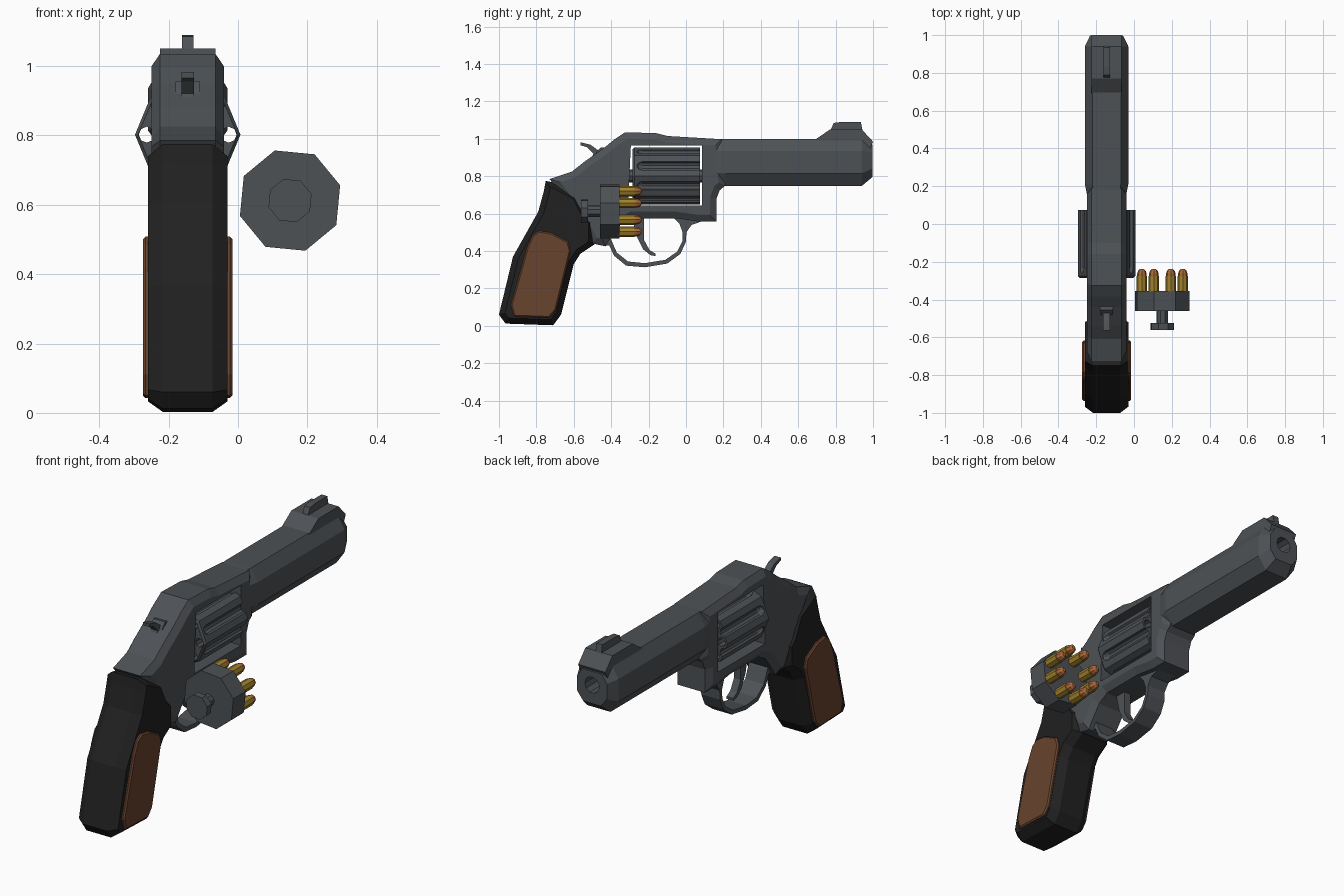
import bpy, bmesh, math
from mathutils import Matrix, Vector

if "Cube" in bpy.data.objects:
    bpy.data.objects.remove(bpy.data.objects["Cube"])

GX = -0.145   # centre plane of the main body


def material(name, rgb):
    m = bpy.data.materials.new(name)
    m.diffuse_color = (*rgb, 1)
    m.use_nodes = True
    m.node_tree.nodes["Principled BSDF"].inputs["Base Color"].default_value = m.diffuse_color
    return m


STEEL = material("gunmetal", (0.075, 0.083, 0.091))
BLACK = material("black rubber", (0.015, 0.015, 0.015))
WOOD = material("brown wood", (0.14, 0.057, 0.027))
BRASS = material("brass", (0.36, 0.22, 0.025))
COPPER = material("copper", (0.40, 0.14, 0.04))


def finish(name, bm, mat):
    bmesh.ops.recalc_face_normals(bm, faces=bm.faces)
    me = bpy.data.meshes.new(name)
    bm.to_mesh(me)
    bm.free()
    ob = bpy.data.objects.new(name, me)
    bpy.context.collection.objects.link(ob)
    if mat:
        me.materials.append(mat)
    return ob


def plate(name, pts, half, mat, chamfer=None):
    """Side profile (y, z) extruded across x; chamfer = (inset, extra width)."""
    bm = bmesh.new()
    left = [bm.verts.new((GX - half, y, z)) for y, z in pts]
    right = [bm.verts.new((GX + half, y, z)) for y, z in pts]
    caps = [bm.faces.new(left), bm.faces.new(right)]
    n = len(pts)
    for i in range(n):
        j = (i + 1) % n
        bm.faces.new((left[i], left[j], right[j], right[i]))
    bmesh.ops.recalc_face_normals(bm, faces=bm.faces)
    if chamfer:
        for cap in caps:
            bmesh.ops.inset_region(bm, faces=[cap], thickness=chamfer[0],
                                   depth=chamfer[1], use_even_offset=True)
    return finish(name, bm, mat)


def loft(bm, rings):
    """Skin a list of equal rings and cap both ends."""
    vs = [[bm.verts.new(p) for p in r] for r in rings]
    n = len(vs[0])
    for a, b in zip(vs, vs[1:]):
        for i in range(n):
            j = (i + 1) % n
            bm.faces.new((a[i], a[j], b[j], b[i]))
    bm.faces.new(vs[0])
    bm.faces.new(vs[-1])


def turned(bm, x, z, stations, sides, turn=0.0):
    """Solid of (y, radius) stations along y."""
    loft(bm, [[(x + r * math.cos(turn + math.tau * k / sides), y,
                z + r * math.sin(turn + math.tau * k / sides))
               for k in range(sides)] for y, r in stations])


def cut(ob, cutter):
    mod = ob.modifiers.new("cut", 'BOOLEAN')
    mod.operation = 'DIFFERENCE'
    mod.solver = 'EXACT'
    mod.object = cutter
    bpy.context.view_layer.update()
    bpy.context.view_layer.objects.active = ob
    bpy.ops.object.modifier_apply(modifier=mod.name)
    bpy.data.objects.remove(cutter)


# frame with a window for the cylinder
frame = plate("frame", [
    (-0.73, 0.785), (-0.61, 0.825), (-0.54, 0.88), (-0.44, 0.95), (-0.385, 0.995),
    (-0.325, 1.035), (-0.16, 1.03), (-0.10, 1.015), (0.19, 0.998), (0.21, 0.75),
    (0.18, 0.725), (0.163, 0.68), (0.163, 0.557), (0.07, 0.557), (-0.05, 0.575),
    (-0.29, 0.575), (-0.35, 0.54), (-0.41, 0.46), (-0.43, 0.425), (-0.50, 0.44),
    (-0.60, 0.62)], 0.08, STEEL, (0.035, 0.024))
cut(frame, plate("window_cutter", [(-0.31, 0.643), (0.085, 0.643), (0.085, 0.963),
                                   (-0.295, 0.963)], 0.3, None))

# barrel: chamfered eight-sided section with a tapered muzzle and bore
section = [(0.075, 1.0), (0.115, 0.935), (0.115, 0.815), (0.068, 0.748)]
section += [(-x, z) for x, z in reversed(section)]
rings = []
for y, sx, sz in ((0.13, 0.86, 0.96), (0.21, 1, 1), (0.94, 1, 1), (0.998, 0.76, 0.68)):
    rings.append([(GX + x * sx, y, 0.90 + (z - 0.90) * sz) for x, z in section])
bm = bmesh.new()
loft(bm, rings)
barrel = finish("barrel", bm, STEEL)
bm = bmesh.new()
turned(bm, GX, 0.895, [(0.6, 0.043), (1.1, 0.043)], 10)
cut(barrel, finish("bore_cutter", bm, None))

# front sight
plate("sight_base", [(0.69, 0.995), (0.77, 1.05), (0.94, 1.05), (1.0, 0.985),
                     (0.98, 0.94), (0.75, 0.95)], 0.08, STEEL)
plate("sight_blade", [(0.77, 1.04), (0.79, 1.085), (0.83, 1.09), (0.935, 1.09),
                      (0.945, 1.04)], 0.017, STEEL)

# cylinder with through chambers at the corners and flutes on the flats
CZ, EIGHTH = 0.802, math.tau / 8
bm = bmesh.new()
turned(bm, GX, CZ, [(-0.285, 0.143), (-0.275, 0.152), (0.075, 0.152)], 8)
cylinder = finish("cylinder", bm, STEEL)
bm = bmesh.new()
for k in range(8):
    a, b = k * EIGHTH, (k + 0.5) * EIGHTH
    turned(bm, GX + 0.118 * math.cos(a), CZ + 0.118 * math.sin(a),
           [(-0.4, 0.023), (0.2, 0.023)], 8)
    turned(bm, GX + 0.143 * math.cos(b), CZ + 0.143 * math.sin(b),
           [(-0.262, 0.008), (-0.252, 0.019), (-0.235, 0.025), (0.2, 0.025)], 10)
cut(cylinder, finish("chamber_cutter", bm, None))
bm = bmesh.new()
turned(bm, GX, CZ, [(-0.33, 0.035), (0.10, 0.035)], 8)
finish("cylinder_pin", bm, STEEL)

# trigger guard loop
plate("trigger_guard", [
    (-0.45, 0.43), (-0.41, 0.43), (-0.385, 0.375), (-0.32, 0.322), (-0.22, 0.313),
    (-0.10, 0.333), (-0.03, 0.385), (0.0, 0.45), (0.002, 0.50), (0.03, 0.54),
    (0.08, 0.557), (0.06, 0.58), (-0.07, 0.58), (-0.035, 0.545), (-0.018, 0.50),
    (-0.02, 0.45), (-0.047, 0.397), (-0.11, 0.353), (-0.22, 0.335), (-0.31, 0.344),
    (-0.37, 0.392), (-0.40, 0.46), (-0.43, 0.50)], 0.055, STEEL)

# trigger
plate("trigger", [(-0.29, 0.59), (-0.265, 0.48), (-0.23, 0.41), (-0.19, 0.378),
                  (-0.163, 0.373), (-0.163, 0.386), (-0.195, 0.405), (-0.225, 0.46),
                  (-0.225, 0.59)], 0.02, STEEL)

# hammer: wide body and narrow thumb spur
plate("hammer_body", [(-0.50, 0.89), (-0.475, 0.935), (-0.455, 0.955), (-0.42, 0.95),
                      (-0.42, 0.88)], 0.035, STEEL)
plate("hammer_spur", [(-0.565, 0.982), (-0.51, 0.968), (-0.465, 0.935), (-0.44, 0.94),
                      (-0.46, 0.88), (-0.51, 0.88), (-0.495, 0.92), (-0.53, 0.955),
                      (-0.565, 0.966)], 0.018, STEEL)

# grip and the two wooden side panels
plate("grip", [
    (-0.75, 0.775), (-0.70, 0.765), (-0.58, 0.70), (-0.53, 0.60), (-0.49, 0.56),
    (-0.49, 0.435), (-0.565, 0.385), (-0.60, 0.33), (-0.668, 0.06), (-0.71, 0.003),
    (-0.965, 0.012), (-1.0, 0.06), (-0.925, 0.37), (-0.79, 0.61), (-0.76, 0.72)],
    0.072, BLACK, (0.03, 0.043))
plate("wood_panels", [
    (-0.785, 0.508), (-0.72, 0.498), (-0.63, 0.45), (-0.617, 0.40), (-0.695, 0.085),
    (-0.73, 0.043), (-0.92, 0.05), (-0.937, 0.11), (-0.85, 0.42), (-0.82, 0.485)],
    0.122, WOOD, (0.007, 0.007))

# speed loader: drum, stem and knob
LX, LZ, TURN = 0.15, 0.612, math.radians(17)
bm = bmesh.new()
turned(bm, LX, LZ, [(-0.46, 0.151), (-0.355, 0.151)], 8, TURN)
finish("loader_drum", bm, STEEL)
bm = bmesh.new()
turned(bm, LX, LZ, [(-0.53, 0.032), (-0.45, 0.032)], 8, TURN)
finish("loader_stem", bm, STEEL)
bm = bmesh.new()
turned(bm, LX, LZ, [(-0.562, 0.065), (-0.525, 0.065)], 8, TURN)
finish("loader_knob", bm, STEEL)

# ring of cartridges: brass case and copper tip
cases, tips = bmesh.new(), bmesh.new()
for k in range(8):
    a = (k + 0.5) * EIGHTH
    x, z = LX + 0.117 * math.cos(a), LZ + 0.117 * math.sin(a)
    turned(cases, x, z, [(-0.36, 0.028), (-0.275, 0.028)], 8)
    turned(tips, x, z, [(-0.28, 0.025), (-0.262, 0.025), (-0.247, 0.020),
                        (-0.238, 0.010)], 8)
finish("cartridge_cases", cases, BRASS)
finish("cartridge_tips", tips, COPPER)
